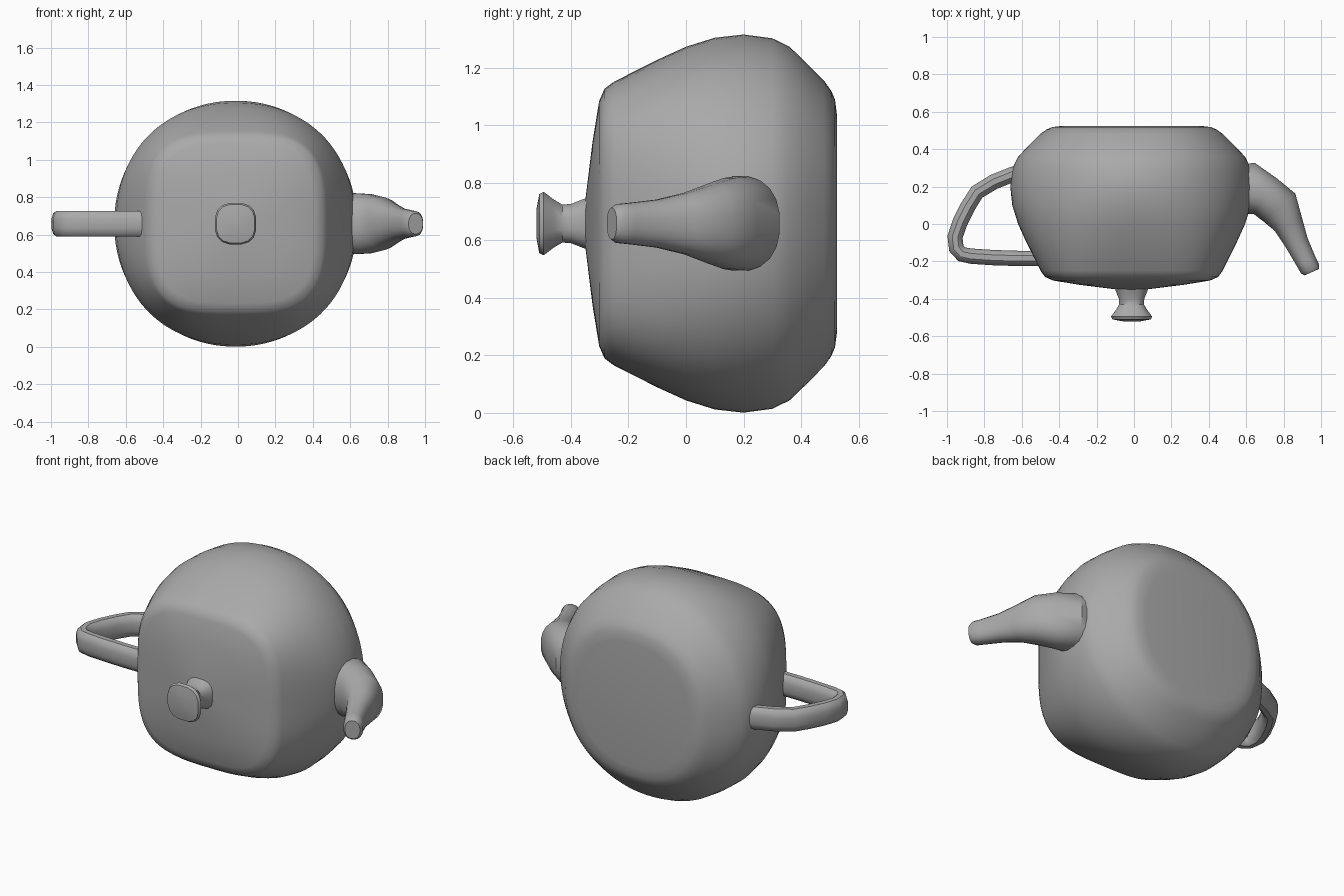
import bpy
import bmesh
from math import sin, cos, pi, radians
from mathutils import Vector

cube = bpy.data.objects.get("Cube")
if cube:
    bpy.data.objects.remove(cube, do_unlink=True)

GREY = (0.4, 0.4, 0.4, 1)
clay = bpy.data.materials.new("grey clay")
clay.use_nodes = True
clay.diffuse_color = GREY
clay.node_tree.nodes["Principled BSDF"].inputs["Base Color"].default_value = GREY

MID_Z = 0.658   # height of the pot's axis
MID_X = -0.013


def power(v, n):
    return abs(v) ** (2 / n) * (1 if v > 0 else -1)


def loft(name, rings, sides, angle=35):
    """Skin rounded-square rings (x, y, half width, half height, squareness) along a level path."""
    bm = bmesh.new()
    loops = []
    for i, (x, y, w, h, n) in enumerate(rings):
        a, b = rings[max(i - 1, 0)], rings[min(i + 1, len(rings) - 1)]
        t = Vector((b[0] - a[0], b[1] - a[1])).normalized()
        loop = []
        for k in range(sides):
            ang = 2 * pi * (k + 0.5) / sides
            u, v = w * power(cos(ang), n), h * power(sin(ang), n)
            loop.append(bm.verts.new((x - t.y * u, y + t.x * u, MID_Z + v)))
        loops.append(loop)
    for lo, hi in zip(loops, loops[1:]):
        for k in range(sides):
            j = (k + 1) % sides
            bm.faces.new((lo[k], lo[j], hi[j], hi[k]))
    bm.faces.new(loops[0])
    bm.faces.new(loops[-1])
    bmesh.ops.recalc_face_normals(bm, faces=bm.faces)
    mesh = bpy.data.meshes.new(name)
    bm.to_mesh(mesh)
    bm.free()
    mesh.materials.append(clay)
    ob = bpy.data.objects.new(name, mesh)
    bpy.context.collection.objects.link(ob)
    bpy.ops.object.select_all(action='DESELECT')
    ob.select_set(True)
    bpy.context.view_layer.objects.active = ob
    bpy.ops.object.shade_smooth_by_angle(angle=radians(angle))
    return ob


# Body: squarish lid end blending to a round belly and flat base (y, radius, squareness)
body = [(-0.35, 0.08, 2), (-0.325, 0.28, 3), (-0.302, 0.42, 3.5), (-0.283, 0.463, 3.5),
        (-0.25, 0.487, 3.3), (-0.1, 0.562, 2.7), (0, 0.607, 2.4), (0.1, 0.638, 2.2),
        (0.2, 0.649, 2.05), (0.3, 0.636, 2.05), (0.36, 0.607, 2.1), (0.42, 0.55, 2.2),
        (0.48, 0.49, 2.3), (0.505, 0.455, 2.3), (0.518, 0.425, 2.3), (0.525, 0.37, 2.3)]
loft("body", [(MID_X, y, r, r * 1.013, n) for y, r, n in body], 96, 40)

# Lid knob
knob = [(-0.33, 0.095), (-0.36, 0.085), (-0.40, 0.069), (-0.43, 0.067),
        (-0.46, 0.085), (-0.495, 0.112), (-0.51, 0.104), (-0.52, 0.05)]
loft("lid_knob", [(MID_X, y, r, r, 2.7) for y, r in knob], 16)

# Spout
spout = [(0.50, 0.19, 0.13, 0.15), (0.62, 0.19, 0.14, 0.165), (0.70, 0.15, 0.115, 0.16),
         (0.775, 0.09, 0.115, 0.14), (0.825, 0.0, 0.082, 0.108), (0.87, -0.10, 0.064, 0.084),
         (0.92, -0.20, 0.056, 0.072), (0.942, -0.24, 0.055, 0.068), (0.95, -0.258, 0.042, 0.055)]
loft("spout", [s + (2.3,) for s in spout], 20)

# Handle loop
path = [(-0.52, 0.30), (-0.65, 0.265), (-0.75, 0.225), (-0.84, 0.17), (-0.89, 0.09),
        (-0.93, 0.01), (-0.957, -0.07), (-0.95, -0.13), (-0.92, -0.162), (-0.87, -0.172),
        (-0.75, -0.18), (-0.62, -0.184), (-0.42, -0.184)]
loft("handle", [(x, y, 0.042, 0.07, 2.6) for x, y in path], 12)
